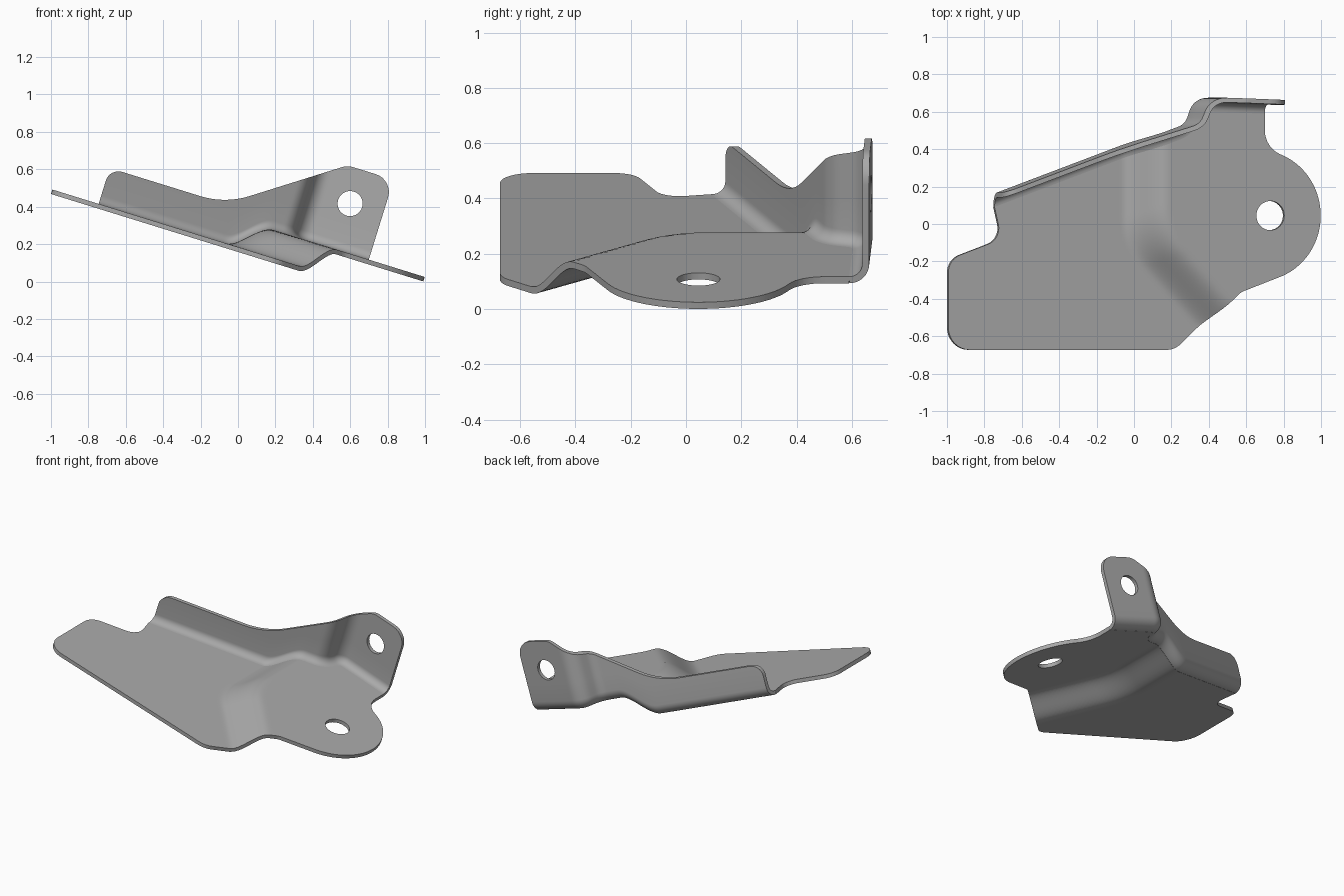
import bpy, bmesh, math
from mathutils import Vector, Matrix

TILT = math.atan(0.31)
THICK, BEND, STEP = 0.025, 0.06, 0.143
PLACE = Matrix.Translation((0, 0, 0.171)) @ Matrix.Rotation(TILT, 4, 'Y')

cube = bpy.data.objects.get("Cube")
if cube:
    bpy.data.objects.remove(cube, do_unlink=True)

steel = bpy.data.materials.new("grey_steel")
steel.use_nodes = True
steel.diffuse_color = (0.4, 0.4, 0.4, 1)
steel.node_tree.nodes["Principled BSDF"].inputs["Base Color"].default_value = (0.4, 0.4, 0.4, 1)


def rounded(corners, closed=True, steps=8):
    """Polyline with each (x, y, radius) corner replaced by an arc."""
    out, n = [], len(corners)
    for i, (x, y, r) in enumerate(corners):
        p = Vector((x, y))
        if r == 0 or (not closed and i in (0, n - 1)):
            out.append(p)
            continue
        a = (Vector(corners[i - 1][:2]) - p).normalized()
        b = (Vector(corners[(i + 1) % n][:2]) - p).normalized()
        half = a.angle(b) / 2
        centre = p + (a + b).normalized() * r / math.sin(half)
        start = p + a * r / math.tan(half) - centre
        end = p + b * r / math.tan(half) - centre
        sweep = start.angle_signed(end)
        for k in range(steps + 1):
            out.append(centre + Matrix.Rotation(-sweep * k / steps, 2) @ start)
    return out


def resample(points, gap):
    out = [points[0]]
    for a, b in zip(points, points[1:]):
        n = max(1, math.ceil((b - a).length / gap))
        out += [a.lerp(b, k / n) for k in range(1, n + 1)]
    return out


def height(u, v):
    """Joggle: a vertical crease that turns into a diagonal one."""
    d1 = u - 0.041
    d2 = d1 * 0.725 + (v + 0.08) * 0.688
    k = 0.1
    blend = max(k - abs(d1 - d2), 0) / k
    d = min(d1, d2) - blend * blend * k / 4
    t = min(max(d / 0.22 + 0.5, 0), 1)
    return STEP * t * t * (3 - 2 * t)


def make(name, bm):
    mesh = bpy.data.meshes.new(name)
    bm.to_mesh(mesh)
    bm.free()
    obj = bpy.data.objects.new(name, mesh)
    bpy.context.collection.objects.link(obj)
    return obj


def grid_sheet(name, rows):
    bm = bmesh.new()
    vs = [[bm.verts.new(p) for p in row] for row in rows]
    for r, s in zip(vs, vs[1:]):
        for i in range(len(r) - 1):
            bm.faces.new((r[i], r[i + 1], s[i + 1], s[i]))
    bmesh.ops.recalc_face_normals(bm, faces=bm.faces)
    return make(name, bm)


def prism(outline, to_3d, depth):
    """Cutter: closed outline extruded along depth."""
    bm = bmesh.new()
    face = bm.faces.new([bm.verts.new(to_3d(p)) for p in outline])
    new = bmesh.ops.extrude_face_region(bm, geom=[face])["geom"]
    bmesh.ops.translate(bm, vec=depth, verts=[g for g in new if isinstance(g, bmesh.types.BMVert)])
    bmesh.ops.recalc_face_normals(bm, faces=bm.faces)
    cutter = make("cutter", bm)
    cutter.hide_render = True
    return cutter


def circle(x, y, r, n=40):
    return [Vector((x + r * math.cos(math.tau * k / n), y + r * math.sin(math.tau * k / n)))
            for k in range(n)]


def finish(obj, keep, hole):
    """Thicken, trim to outline, pierce the hole and stand in place."""
    solid = obj.modifiers.new("thickness", 'SOLIDIFY')
    solid.thickness, solid.offset = THICK, 0
    for cutter, op in ((keep, 'INTERSECT'), (hole, 'DIFFERENCE')):
        mod = obj.modifiers.new("trim", 'BOOLEAN')
        mod.object, mod.operation, mod.solver = cutter, op, 'EXACT'
    bpy.context.view_layer.update()
    evaluated = obj.evaluated_get(bpy.context.evaluated_depsgraph_get())
    mesh = bpy.data.meshes.new_from_object(evaluated)
    obj.modifiers.clear()
    obj.data = mesh
    for cutter in (keep, hole):
        bpy.data.objects.remove(cutter, do_unlink=True)
    mesh.materials.clear()
    mesh.materials.append(steel)
    mesh.transform(PLACE)
    bpy.ops.object.select_all(action='DESELECT')
    obj.select_set(True)
    bpy.context.view_layer.objects.active = obj
    bpy.ops.object.shade_smooth_by_angle(angle=math.radians(35))


# Flange line in plan, and the same line moved in to where the bend starts
path = resample(rounded([(-0.805, 0.148, 0), (0.235, 0.525, 0.09),
                         (0.285, 0.665, 0.09), (0.686, 0.65, 0)], closed=False), 0.015)
inward = []
for i, p in enumerate(path):
    t = (path[min(i + 1, len(path) - 1)] - path[max(i - 1, 0)]).normalized()
    inward.append(Vector((t.y, -t.x)))
root = [p + n * BEND for p, n in zip(path, inward)]

# Base plate with joggle, round lug and bolt hole
lug = [(0.647 + 0.35 * math.cos(math.radians(a)), 0.045 + 0.35 * math.sin(math.radians(a)), 0)
       for a in range(-68, 69, 4)]
outline = rounded([(-0.745, -0.08, 0.09), (-1.043, -0.19, 0.1), (-1.043, -0.673, 0.12),
                   (0.225, -0.673, 0.12), (0.55, -0.365, 0.1)] + lug
                  + [(0.684, 0.41, 0.14)] + [(p.x, p.y, 0) for p in reversed(root)])
plate = grid_sheet("base_plate", [[(u * 0.02 + 0.003, v * 0.02 + 0.003, height(u * 0.02 + 0.003, v * 0.02 + 0.003))
                                   for u in range(-55, 54)] for v in range(-36, 35)])
flat = lambda p: (p.x, p.y, -0.3)
finish(plate, prism(outline, flat, (0, 0, 0.8)),
       prism(circle(0.715, 0.045, 0.078), flat, (0, 0, 0.8)))

# Upright back flange: bend radius, then wall
rows = []
for p, n in zip(root, inward):
    base = height(p.x, p.y)
    column = []
    for k in range(9):
        a = math.pi / 2 * k / 8
        q = p - n * BEND * math.sin(a)
        column.append((q.x, q.y, base + BEND * (1 - math.cos(a))))
    low = base + BEND
    wall = p - n * BEND
    column += [(wall.x, wall.y, low + (0.66 - low) * k / 4) for k in range(1, 5)]
    rows.append(column)
flange = grid_sheet("back_flange", rows)
profile = rounded([(-0.784, -0.15, 0), (0.684, -0.15, 0), (0.684, 0.603, 0.1),
                   (0.426, 0.603, 0.1), (-0.139, 0.213, 0.44), (-0.784, 0.213, 0.07)])
upright = lambda p: (p.x, -0.1, p.y)
finish(flange, prism(profile, upright, (0, 1, 0)),
       prism(circle(0.5, 0.412, 0.067), upright, (0, 1, 0)))
